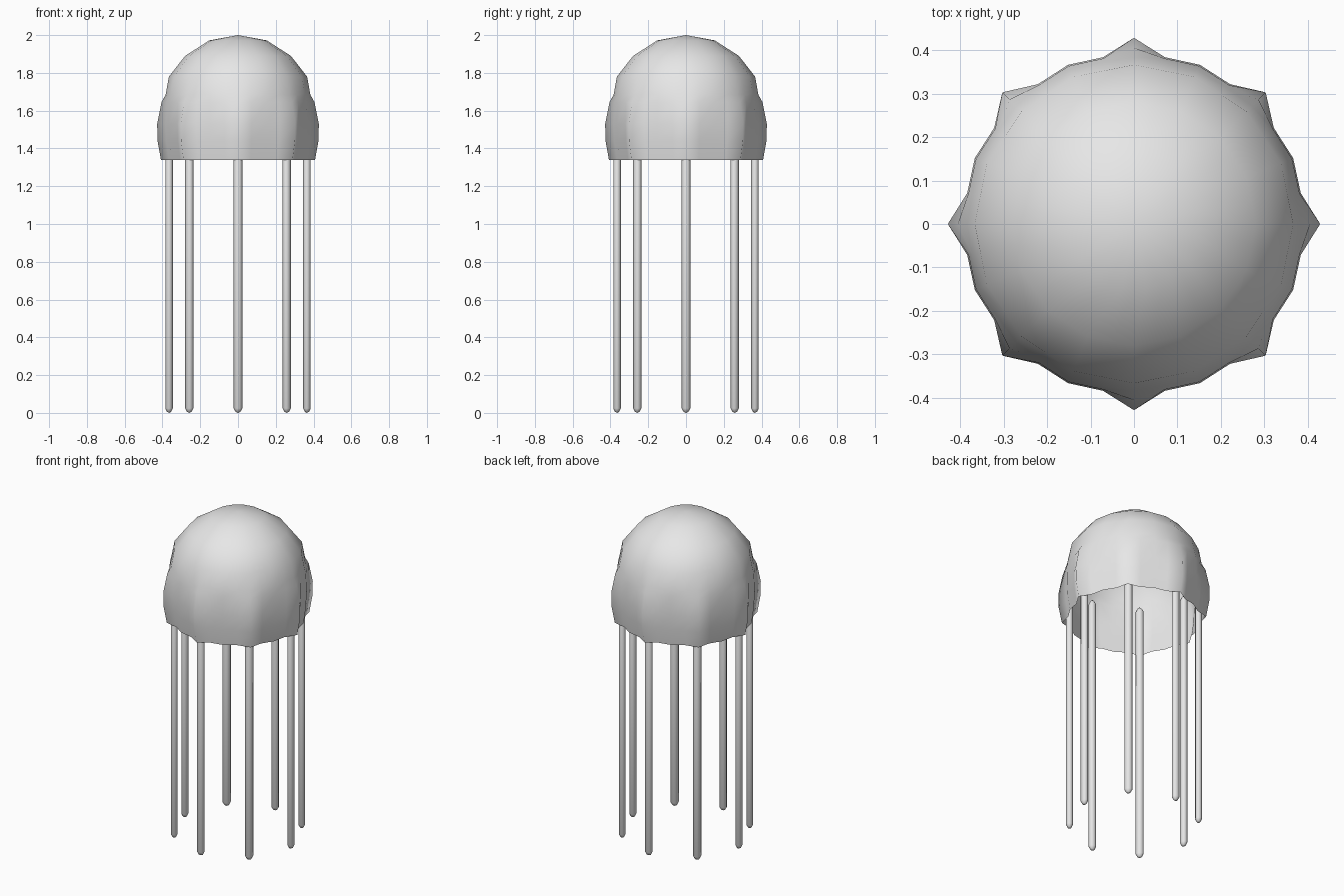
import bpy, bmesh
from math import sin, cos, pi, radians
from mathutils import Vector

cube = bpy.data.objects.get("Cube")
if cube:
    bpy.data.objects.remove(cube, do_unlink=True)

grey = bpy.data.materials.new("pale_grey")
grey.use_nodes = True
colour = (0.8, 0.8, 0.8, 1)
grey.diffuse_color = colour
grey.node_tree.nodes["Principled BSDF"].inputs["Base Color"].default_value = colour


def loft(name, rings, bottom=None, top=None):
    """Skin closed rings listed bottom to top, with optional end points."""
    bm = bmesh.new()
    loops = [[bm.verts.new(p) for p in ring] for ring in rings]
    n = len(loops[0])
    for low, high in zip(loops, loops[1:]):
        for i in range(n):
            j = (i + 1) % n
            bm.faces.new((low[i], low[j], high[j], high[i]))
    for point, loop in ((bottom, loops[0]), (top, loops[-1])):
        if point:
            tip = bm.verts.new(point)
            for i in range(n):
                bm.faces.new((loop[i], loop[(i + 1) % n], tip))
    bmesh.ops.recalc_face_normals(bm, faces=bm.faces)
    mesh = bpy.data.meshes.new(name)
    bm.to_mesh(mesh)
    bm.free()
    mesh.materials.append(grey)
    mesh.shade_smooth()
    obj = bpy.data.objects.new(name, mesh)
    bpy.context.collection.objects.link(obj)
    return obj


# Bell: open shell with eight ribs; each row is height, rib, flank, valley radius
skirt = [(1.34, .408, .372, .378), (1.44, .426, .386, .392), (1.53, .428, .390, .396),
         (1.645, .405, .387, .393), (1.685, .383, .379, .384)]
flat = cos(pi / 16)
dome = [(z, r, r * flat, r) for z, r in ((1.78, .366), (1.89, .28), (1.972, .152))]
angles = [(45 * k + a, col) for k in range(8)
          for a, col in ((0, 1), (10.5, 2), (22.5, 3), (34.5, 2))]
loft("bell", [[(row[c] * cos(radians(a)), row[c] * sin(radians(a)), row[0])
               for a, c in angles] for row in skirt + dome], top=(0, 0, 2))

# Tentacles: eight slim rods with rounded ends, tucked inside the ribs
rod = [(.006, .013), (.024, .023), (1.60, .023), (1.62, .013)]
for k in range(8):
    a = k * pi / 4
    out = Vector((cos(a), sin(a), 0))
    side = Vector((-sin(a), cos(a), 0))
    base = out * .365
    rings = [[base + out * (r * .87 * sin(t * pi / 4)) + side * (r * cos(t * pi / 4))
              + Vector((0, 0, z)) for t in range(8)] for z, r in rod]
    loft(f"tentacle_{k + 1}", rings, base, base + Vector((0, 0, 1.63)))
